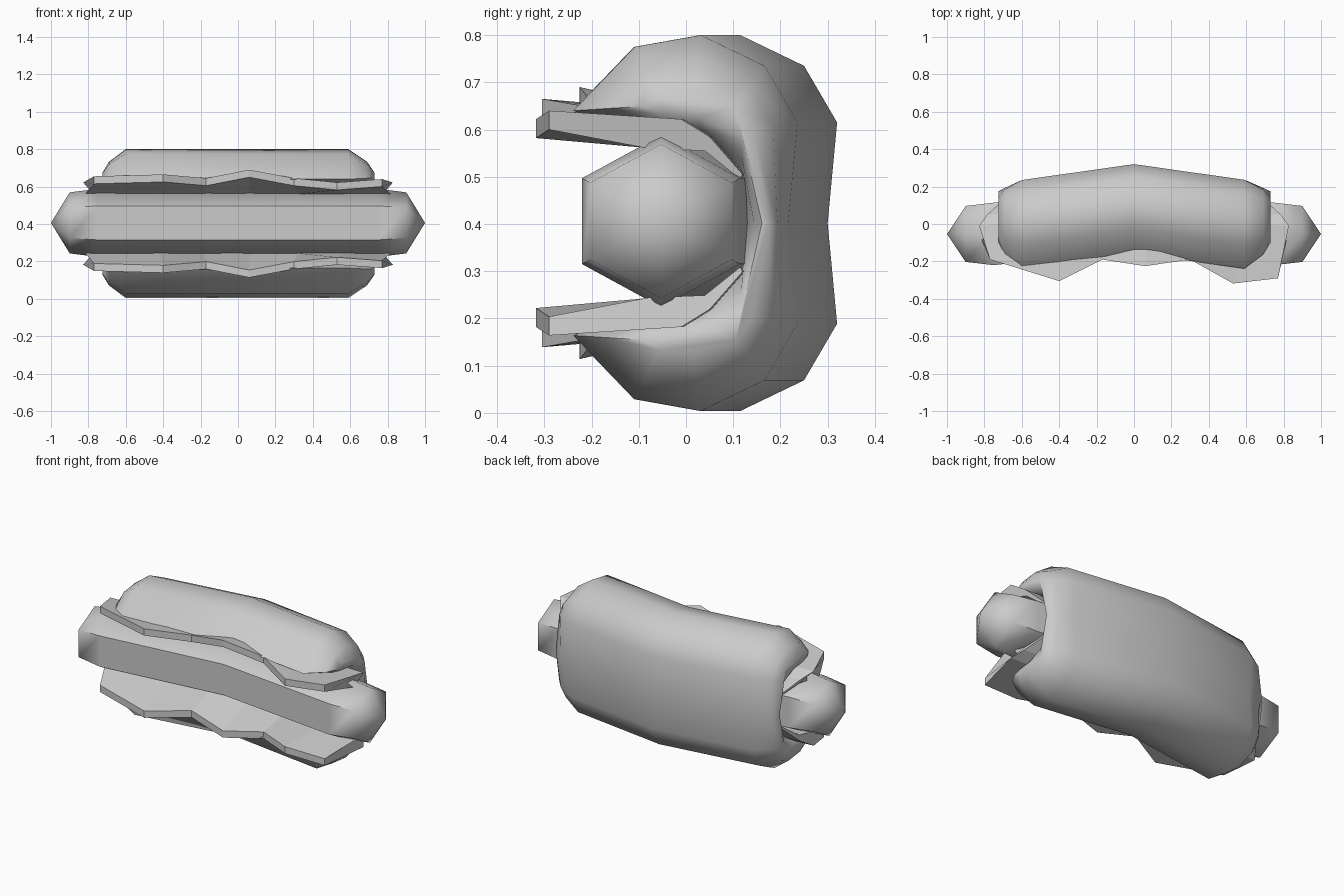
import bpy, bmesh, math

if "Cube" in bpy.data.objects:
    bpy.data.objects.remove(bpy.data.objects["Cube"])

ZC = 0.402      # height of the mirror plane
BEND = 0.085    # how far the middle bows backwards


def bend(x):
    return BEND * max(0.0, 1 - abs(x) / 0.6)


def finish(name, bm, smooth=None):
    bmesh.ops.recalc_face_normals(bm, faces=bm.faces[:])
    mesh = bpy.data.meshes.new(name)
    bm.to_mesh(mesh)
    bm.free()
    obj = bpy.data.objects.new(name, mesh)
    bpy.context.collection.objects.link(obj)
    if smooth:
        bpy.ops.object.select_all(action='DESELECT')
        obj.select_set(True)
        bpy.context.view_layer.objects.active = obj
        bpy.ops.object.shade_smooth_by_angle(angle=math.radians(smooth))
    return obj


def loft(name, rings, smooth=None):
    """Skin closed rings of equal length and cap both ends."""
    bm = bmesh.new()
    rows = [[bm.verts.new(p) for p in ring] for ring in rings]
    n = len(rows[0])
    for a, b in zip(rows, rows[1:]):
        for i in range(n):
            j = (i + 1) % n
            bm.faces.new((a[i], a[j], b[j], b[i]))
    bm.faces.new(rows[0])
    bm.faces.new(rows[-1])
    bmesh.ops.remove_doubles(bm, verts=bm.verts[:], dist=0.0005)
    return finish(name, bm, smooth)


# Bun: C-shaped section with the spine point each corner shrinks towards at the ends
half = [((0.215, ZC), (0.17, ZC)), ((0.235, 0.615), (0.13, 0.60)),
        ((0.165, 0.735), (0.10, 0.64)), ((0.03, 0.80), (0.02, 0.66)),
        ((-0.11, 0.775), (-0.05, 0.66)), ((-0.24, 0.64), (-0.08, 0.65)),
        ((-0.10, 0.585), (-0.05, 0.64)), ((0.03, 0.57), (0.03, 0.63)),
        ((0.115, 0.50), (0.12, 0.59)), ((0.125, ZC), (0.165, ZC))]


def flip(p):
    return (p[0], 2 * ZC - p[1])


section = half + [(flip(p), flip(s)) for p, s in reversed(half[1:-1])]


def bun_ring(x, t):
    return [(x, p[0] + (s[0] - p[0]) * t + bend(x), p[1] + (s[1] - p[1]) * t)
            for p, s in section]


loft("bun", [bun_ring(x, t) for x, t in
             [(-0.725, 0.9), (-0.69, 0.48), (-0.60, 0), (0, 0),
              (0.59, 0), (0.69, 0.48), (0.73, 0.9)]], smooth=60)


# Sausage: six-sided, bowed, with tapered tips
def sausage_ring(x, r):
    return [(x, -0.053 + bend(x) + r * 1.06 * math.sin(a), 0.406 + r * math.cos(a))
            for a in (k * math.pi / 3 for k in range(6))]


loft("sausage", [sausage_ring(x, r) for x, r in
                 [(-1, 0.0001), (-0.90, 0.163), (-0.75, 0.182), (0, 0.182),
                  (0.75, 0.182), (0.90, 0.163), (1, 0.0001)]], smooth=60)

# Lettuce: wavy front edge (x, y, z), wedge section running back into the bun
edge = [(-0.77, -0.19, 0.655), (-0.40, -0.305, 0.665), (-0.17, -0.19, 0.645),
        (0.06, -0.225, 0.69), (0.30, -0.19, 0.645), (0.53, -0.318, 0.622),
        (0.77, -0.29, 0.64)]


def leaf_ring(x, y, z, side):
    b = bend(x)
    ring = [(x, y, z), (x * 1.075, -0.01 + b, 0.622), (x * 1.02, 0.05 + b, 0.585),
            (x * 0.92, 0.12 + b, 0.505), (x * 0.92, 0.115 + b, 0.495),
            (x * 1.0, 0.04 + b, 0.555), (x * 1.06, -0.08 + b, 0.56),
            (x, y, z - 0.04)]
    return [(px, py, pz if side > 0 else 2 * ZC - pz) for px, py, pz in ring]


for side, name in ((1, "upper_lettuce"), (-1, "lower_lettuce")):
    loft(name, [leaf_ring(x, y, z, side) for x, y, z in edge])
